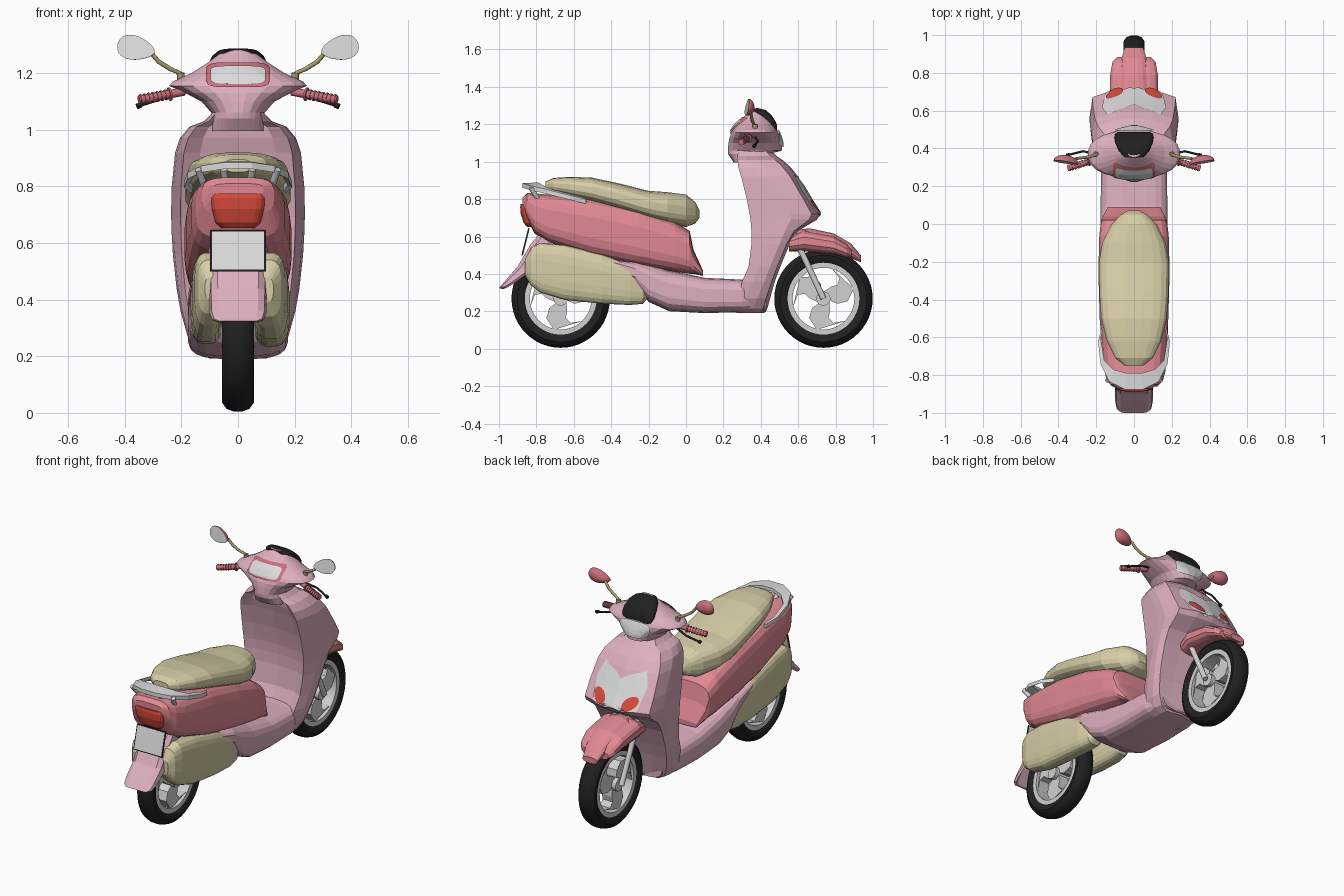
import bpy, bmesh
from math import sin, cos, pi, radians, copysign
from mathutils import Vector, Matrix
from mathutils.bvhtree import BVHTree

if "Cube" in bpy.data.objects:
    bpy.data.objects.remove(bpy.data.objects["Cube"])


def material(name, r, g, b):
    m = bpy.data.materials.new(name)
    m.use_nodes = True
    m.diffuse_color = (r, g, b, 1)
    m.node_tree.nodes["Principled BSDF"].inputs["Base Color"].default_value = (r, g, b, 1)
    return m


PINK = material("light pink", .73, .43, .52)
ROSE = material("rose", .75, .25, .29)
DEEP = material("deep rose", .6, .16, .2)
CREAM = material("cream", .67, .61, .38)
SILVER = material("silver", .64, .64, .65)
PALE = material("pale grey", .72, .72, .72)
BLACK = material("black", .015, .015, .015)
RED = material("lamp red", .7, .07, .045)
BRASS = material("olive tan", .4, .35, .17)


def finish(name, bm, *mats, smooth=None):
    bmesh.ops.recalc_face_normals(bm, faces=bm.faces)
    me = bpy.data.meshes.new(name)
    bm.to_mesh(me)
    bm.free()
    ob = bpy.data.objects.new(name, me)
    bpy.context.collection.objects.link(ob)
    for m in mats:
        me.materials.append(m)
    if smooth:
        bpy.ops.object.select_all(action='DESELECT')
        ob.select_set(True)
        bpy.context.view_layer.objects.active = ob
        bpy.ops.object.shade_smooth_by_angle(angle=radians(smooth))
    return ob


def loft(name, rings, mat, smooth=None, closed=False):
    bm = bmesh.new()
    vs = [[bm.verts.new(p) for p in r] for r in rings]
    n = len(rings[0])
    for a, b in zip(vs, vs[1:] + vs[:1] if closed else vs[1:]):
        for i in range(n):
            j = (i + 1) % n
            bm.faces.new((a[i], a[j], b[j], b[i]))
    if not closed:
        bm.faces.new(vs[0])
        bm.faces.new(vs[-1])
    return finish(name, bm, mat, smooth=smooth)


def oval(n, p):
    # unit superellipse: p = 2 is round, larger is boxier
    f = lambda v: copysign(abs(v) ** (2 / p), v)
    return [(f(cos(2 * pi * (i + .5) / n)), f(sin(2 * pi * (i + .5) / n))) for i in range(n)]


def loft_y(name, secs, mat, n=20, p=3, smooth=None):
    # sections: y, half width, bottom, top, optional centre x
    rings = []
    for y, w, zb, zt, *xc in secs:
        x0 = xc[0] if xc else 0
        rings.append([(x0 + w * u, y, (zb + zt) / 2 + (zt - zb) / 2 * v) for u, v in oval(n, p)])
    return loft(name, rings, mat, smooth)


def loft_z(name, secs, mat, n, p):
    # sections: height, half width, back, front
    return loft(name, [[(w * u, (yb + yf) / 2 + (yf - yb) / 2 * v, z) for u, v in oval(n, p)]
                       for z, w, yb, yf in secs], mat)


def tube(name, pts, r, mat, n=10):
    pts = [Vector(p) for p in pts]
    rings = []
    for i, p in enumerate(pts):
        d = pts[min(i + 1, len(pts) - 1)] - pts[max(i - 1, 0)]
        q = d.to_track_quat('Z', 'Y')
        rings.append([p + q @ Vector((r * u, r * v, 0)) for u, v in oval(n, 2)])
    return loft(name, rings, mat, 40)


def lathe(name, prof, cy, cz, mat, steps=48):
    # closed profile of (x, radius) points turned about the axle
    return loft(name, [[(x, cy + r * cos(a), cz + r * sin(a)) for x, r in prof]
                       for a in (2 * pi * k / steps for k in range(steps))], mat, 35, True)


def slab(name, loc, size, tilt, mat):
    bm = bmesh.new()
    m = Matrix.Translation(loc) @ Matrix.Rotation(radians(tilt), 4, 'X') @ Matrix.Diagonal((*size, 1))
    bmesh.ops.create_cube(bm, size=1, matrix=m)
    return finish(name, bm, mat)


def decal(name, outline, target, side, mat, lift=.006):
    # (x, z) outline laid on the front (+1) or back (-1) of a part
    tree = BVHTree.FromPolygons([v.co for v in target.data.vertices],
                                [p.vertices for p in target.data.polygons])
    bm = bmesh.new()
    bm.faces.new([bm.verts.new((x, 0, z)) for x, z in outline])
    bmesh.ops.triangulate(bm, faces=bm.faces)
    for _ in range(3):
        bmesh.ops.subdivide_edges(bm, edges=bm.edges, cuts=1, use_grid_fill=True)
    for v in bm.verts:
        hit = tree.ray_cast(Vector((v.co.x, side * 3, v.co.z)), Vector((0, -side, 0)))[0]
        v.co.y = (hit.y if hit else 0) + side * lift
    return finish(name, bm, mat)


# Wheels
for end, cy in (("rear", -.67), ("front", .735)):
    cz = .268
    half = [(.036, .185), (.052, .205), (.056, .232), (.04, .254), (.015, .263)]
    lathe(end + "_tyre", half + [(-x, r) for x, r in reversed(half)], cy, cz, BLACK)
    lathe(end + "_rim", [(-.042, .165), (.042, .165), (.042, .192), (-.042, .192)], cy, cz, SILVER)
    tube(end + "_hub", [(-.06, cy, cz), (.06, cy, cz)], .038, SILVER, 16)
    for k in range(3):
        arm = [(.03, -15), (.08, -20), (.13, -6), (.17, 18), (.17, 76), (.14, 52), (.105, 45), (.075, 58), (.03, 110)]
        loft(f"{end}_spoke_{k}", [[(x, cy + r * cos(radians(a + 120 * k)), cz + r * sin(radians(a + 120 * k)))
                                   for r, a in arm] for x in (-.034, .034)], SILVER)

# Front fork and fender with its raised crown
for s, tag in ((1, "left"), (-1, "right")):
    tube(tag + "_fork", [(s * .075, .57, .62), (s * .075, .735, .268)], .016, SILVER)
loft_y("front_fender", [(.55, .11, .52, .6), (.63, .13, .52, .635), (.79, .128, .505, .605),
                        (.86, .115, .485, .56), (.885, .09, .48, .53)], ROSE, 16)
loft_y("fender_crown", [(.58, .05, .55, .635), (.66, .085, .54, .645), (.79, .078, .53, .617),
                        (.88, .066, .485, .565), (.935, .05, .462, .5)], ROSE, 16, 2.4)

# Leg shield: level sections of height, half width, back, side and nose depth
rings = []
for z, w, yb, ys, yf in [(.192, .1, .27, .36, .42), (.215, .145, .27, .36, .435), (.27, .178, .28, .38, .45),
                         (.36, .203, .3, .42, .475), (.44, .217, .335, .45, .505), (.56, .23, .35, .5, .555),
                         (.63, .234, .35, .53, .6), (.69, .236, .345, .56, .7), (.72, .236, .34, .56, .72),
                         (.8, .234, .325, .53, .67), (.92, .222, .295, .46, .6), (.97, .205, .28, .42, .56),
                         (1.01, .172, .275, .39, .515), (1.03, .12, .275, .37, .485), (1.06, .09, .28, .36, .455)]:
    half = [(.6 * w, yb + .03), (.86 * w, yb), (.97 * w, ys - .06), (w, ys),
            (.93 * w, ys + .7 * (yf - ys)), (.45 * w, yf - .01)]
    rings.append([(0, yb + .04, z)] + [(x, y, z) for x, y in half] + [(0, yf, z)]
                 + [(-x, y, z) for x, y in reversed(half)])
shield = loft("leg_shield", rings, PINK)

# Floorboard and belly
loft_y("floorboard", [(.43, .14, .2, .38), (.3, .175, .195, .37), (.1, .178, .19, .38), (-.09, .178, .2, .42),
                      (-.2, .178, .25, .455), (-.27, .175, .34, .47), (-.42, .165, .45, .48)], PINK, 20, 3.6)

# Front crest and indicators
half = [(.05, .9), (.14, .93), (.17, .85), (.15, .73), (.06, .705)]
decal("front_crest", [(0, .87)] + half + [(0, .73)] + [(-x, z) for x, z in reversed(half)], shield, 1, PALE)
for s, tag in ((1, "left"), (-1, "right")):
    decal(tag + "_indicator", [(s * (.103 + .046 * u), .762 + .036 * v + .014 * u)
                               for u, v in oval(14, 2)], shield, 1, RED, .012)

# Handlebar cowl, headlight, windscreen and dials
cowl = loft_z("handlebar_cowl", [
    (.995, .09, .255, .36), (1.04, .092, .225, .44), (1.06, .095, .222, .515), (1.1, .13, .226, .513),
    (1.13, .19, .232, .505), (1.155, .245, .243, .495), (1.17, .232, .25, .488), (1.2, .165, .27, .473),
    (1.235, .11, .305, .45), (1.265, .07, .335, .42), (1.285, .03, .355, .39)], PINK, 24, 2.3)
decal("headlight", [(.1 * u * (1 + .12 * v), 1.126 + .046 * v) for u, v in oval(20, 3.5)], cowl, 1, PALE, .01)
loft_y("windscreen", [(.352, .05, 1.25, 1.284), (.385, .08, 1.23, 1.287), (.425, .098, 1.195, 1.277),
                      (.455, .104, 1.165, 1.252), (.478, .1, 1.16, 1.218), (.487, .085, 1.165, 1.195)],
       BLACK, 20, 3, 40)
for name, w, h, mat, lift in (("dial_surround", .113, .044, DEEP, .008), ("dial_face", .098, .032, PALE, .014)):
    decal(name, [(w * u, 1.194 + h * v) for u, v in oval(20, 5)], cowl, -1, mat, lift)

# Grips, levers and mirrors
for s, tag in ((1, "left"), (-1, "right")):
    a, b = Vector((s * .19, .345, 1.135)), Vector((s * .35, .295, 1.105))
    tube(tag + "_grip", [a, b], .015, DEEP)
    for k in range(8):
        c = a.lerp(b, .3 + .09 * k)
        tube(f"{tag}_grip_rib_{k}", [c, c + (b - a) * .04], .024 if k == 0 else .019, DEEP)
    tube(tag + "_lever", [(s * .2, .37, 1.13), (s * .27, .385, 1.11), (s * .35, .365, 1.085)], .006, BLACK)
    tube(tag + "_lever_tip", [(s * .342, .367, 1.088), (s * .357, .363, 1.082)], .01, BLACK)
    tube(tag + "_mirror_stem", [(s * .2, .37, 1.15), (s * .205, .365, 1.2), (s * .24, .355, 1.215),
                                (s * .28, .35, 1.24), (s * .31, .345, 1.275)], .008, BRASS)
    tube(tag + "_stem_nut", [(s * .2, .37, 1.17), (s * .203, .368, 1.2)], .014, BRASS)
    bm = bmesh.new()
    bmesh.ops.create_uvsphere(bm, u_segments=24, v_segments=16, radius=1)
    for v in bm.verts:
        v.co.y = max(v.co.y, 0) * .04
        rim = 1 + .3 * v.co.x
        v.co.z *= .042 * rim
        v.co.x *= .068
    for f in bm.faces:
        f.material_index = int(max(v.co.y for v in f.verts) < .0001)
    bmesh.ops.transform(bm, verts=bm.verts, matrix=Matrix.Translation((s * .36, .325, 1.288))
                        @ Matrix.Diagonal((s, 1, 1, 1)) @ Matrix.Rotation(radians(8), 4, 'Z')
                        @ Matrix.Rotation(radians(-8), 4, 'X') @ Matrix.Rotation(radians(-12), 4, 'Y'))
    finish(tag + "_mirror", bm, DEEP, PALE)

# Rear body and seat
loft_y("rear_body", [(-.873, .09, .765, .81), (-.85, .128, .7, .832), (-.81, .15, .615, .832),
                     (-.74, .165, .57, .825), (-.5, .183, .49, .805), (-.25, .19, .44, .75),
                     (-.06, .185, .41, .68), (.02, .175, .4, .63), (.04, .165, .4, .53),
                     (.09, .14, .39, .42)], ROSE, 20, 3.6)
loft_y("seat", [(-.75, .05, .85, .895), (-.71, .1, .835, .913), (-.62, .145, .81, .92), (-.5, .175, .78, .915),
                (-.36, .185, .74, .885), (-.2, .187, .69, .845), (-.1, .17, .665, .838), (0, .12, .65, .825),
                (.05, .07, .67, .785), (.072, .03, .7, .74)], CREAM, 20, 2.7)

# Grab rail with struts
path = [(.168, -.54, .8, .02), (.19, -.62, .82, .03), (.178, -.74, .85, .045), (.13, -.835, .873, .065),
        (.05, -.875, .885, .085)]
path += [(-x, y, z, t) for x, y, z, t in reversed(path)]
loft("grab_rail", [[(x * (1 - t * 2.5 * k), y + t * k * (1 if abs(x) < .15 else .4), z + d)
                    for k, d in ((0, 0), (1, .004), (1, -.016), (0, -.024))] for x, y, z, t in path], PALE)
for k, x in enumerate((-.14, -.05, .05, .14)):
    tube(f"rail_strut_{k}", [(x, -.83, .86), (x * .85, -.79, .8)], .013, SILVER)

# Tail lamp, arched mudflap and number plate
loft_z("tail_lamp", [(.652, .06, -.85, -.76), (.672, .08, -.868, -.76), (.72, .095, -.884, -.76),
                     (.758, .1, -.887, -.76), (.775, .094, -.884, -.76)], RED, 20, 4)
rings = []
for y, z, w, d in [(-.76, .64, .105, .06), (-.83, .56, .105, .07), (-.9, .44, .102, .055),
                   (-.965, .365, .1, .03), (-.99, .335, .092, .015), (-1, .325, .07, .006)]:
    arch = [(-w, d), (-.93 * w, .3 * d), (-.7 * w, 0), (.7 * w, 0), (.93 * w, .3 * d), (w, d)]
    rings.append([(x, y + e, z - .4 * e) for x, e in arch]
                 + [(x * .93, y + e + .014, z - .4 * e - .004) for x, e in reversed(arch)])
loft("mudflap", rings, PINK)
slab("plate_frame", (0, -.858, .572), (.196, .006, .15), -14, BLACK)
slab("plate_face", (0, -.858, .572), (.184, .009, .138), -14, PALE)

# Engine covers on both sides of the rear wheel
for s, tag, slim, rise in ((1, "left", 1, 0), (-1, "right", .88, .01)):
    loft_y(tag + "_engine_cover", [(y, w * slim, zb + rise, zt, s * (.057 + w * slim)) for y, w, zb, zt in
           [(-.86, .034, .39, .48), (-.83, .048, .34, .54), (-.78, .055, .3, .565), (-.65, .06, .26, .555),
            (-.45, .063, .24, .505), (-.3, .06, .233, .45), (-.23, .052, .24, .4), (-.195, .037, .28, .35)]],
           CREAM, 20, 3.2)
